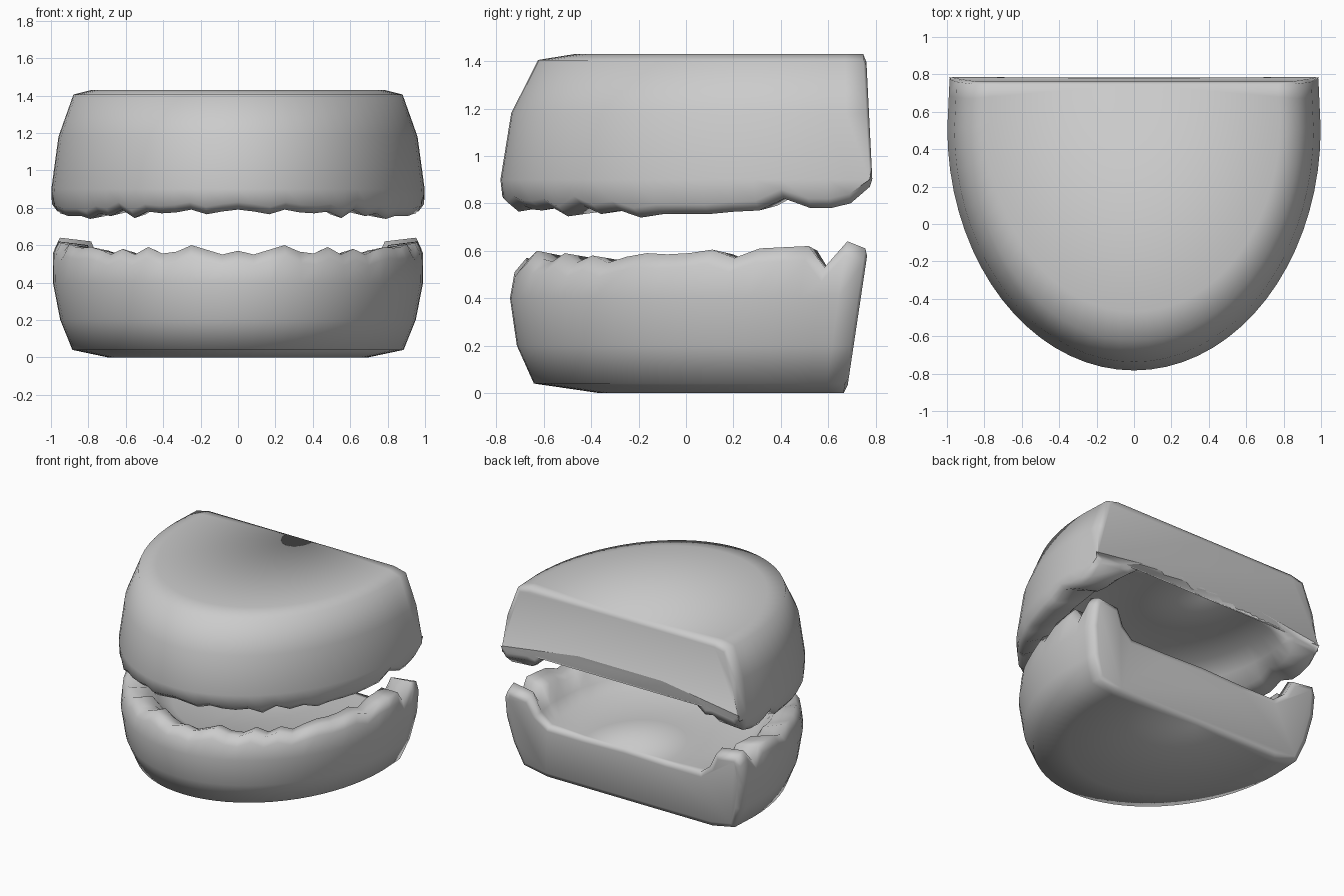
import bpy, bmesh
from math import sin, cos, radians

if "Cube" in bpy.data.objects:
    bpy.data.objects.remove(bpy.data.objects["Cube"])

# Tooth-edge heights for half an arch, from the front middle to the back corner
LOWER_EDGE = [.57, .55, .575, .60, .565, .555, .59, .55, .58, .55, .575, .59, .585,
              .59, .605, .57, .61, .615, .62, .53, .64, .61]
UPPER_EDGE = [.79, .78, .765, .79, .775, .77, .78, .745, .79, .755, .77, .74, .755,
              .755, .755, .765, .77, .82, .78, .78, .80, .87]


def arch(i):
    """Unit outline point: half width, and 0 (back) to 1 (front) depth."""
    if i <= 18:
        a = radians(5 * i)
        return sin(a), (0.26 + 1.28 * cos(a)) / 1.54
    k = i - 18
    return 1 - 0.004 * k, 0.26 * (1 - k / 3) / 1.54


def lerp(a, b, t):
    return a + (b - a) * t


def build_jaw(name, edge, section, width, depth, back):
    bm = bmesh.new()
    n = len(edge) - 1
    columns = []
    for j in range(-n, n + 1):
        i = abs(j)
        x, d = arch(i)
        x = -x if j < 0 else x
        col = []
        for s, z in section(edge[i], i / n):
            col.append(bm.verts.new((x * s * width, back(z) - d * s * depth, z)))
        columns.append(col)
    # Skin between neighbouring sections
    for a, b in zip(columns, columns[1:]):
        for k in range(len(a) - 1):
            bm.faces.new((a[k], a[k + 1], b[k + 1], b[k]))
    # Flat back wall with a softened border
    wall = bm.faces.new(columns[0] + columns[-1][::-1][1:-1])
    bmesh.ops.remove_doubles(bm, verts=bm.verts[:], dist=0.0005)
    bm.normal_update()
    bmesh.ops.recalc_face_normals(bm, faces=bm.faces[:])
    wall = max(bm.faces, key=lambda f: len(f.verts))
    bmesh.ops.inset_region(bm, faces=[wall], thickness=0.035, depth=0.012)
    for f in bm.faces:
        f.smooth = True
    mesh = bpy.data.meshes.new(name)
    bm.to_mesh(mesh)
    bm.free()
    ob = bpy.data.objects.new(name, mesh)
    bpy.context.collection.objects.link(ob)
    return ob


# Lower cast: base, side wall, tooth ridge, then the floor inside
def lower_section(h, t):
    inner = lerp(.91, .79, t)
    return [(0, 0), (.7, 0), (.89, .04), (.955, .2), (.995, .4), (.993, h - .06),
            (.965, h), (inner, h - .02), (inner - .06, .48), (inner - .15, .41),
            (.35, .41), (0, .42)]


# Upper cast: flat top, side wall, tooth ridge, then the palate
def upper_section(h, t):
    inner = lerp(.90, .78, t)
    return [(0, 1.43), (.78, 1.43), (.88, 1.405), (.96, 1.18), (.998, .9), (.995, h + .04),
            (.965, h), (inner, h + .02), (inner - .07, .88), (inner - .18, .96),
            (.35, 1.0), (0, .96)]


build_jaw("lower_jaw", LOWER_EDGE, lower_section, .995, 1.475,
          lambda z: .665 + .15 * z)
build_jaw("upper_jaw", UPPER_EDGE, upper_section, 1.0, 1.56,
          lambda z: .775 - .05 * (z - .88))
